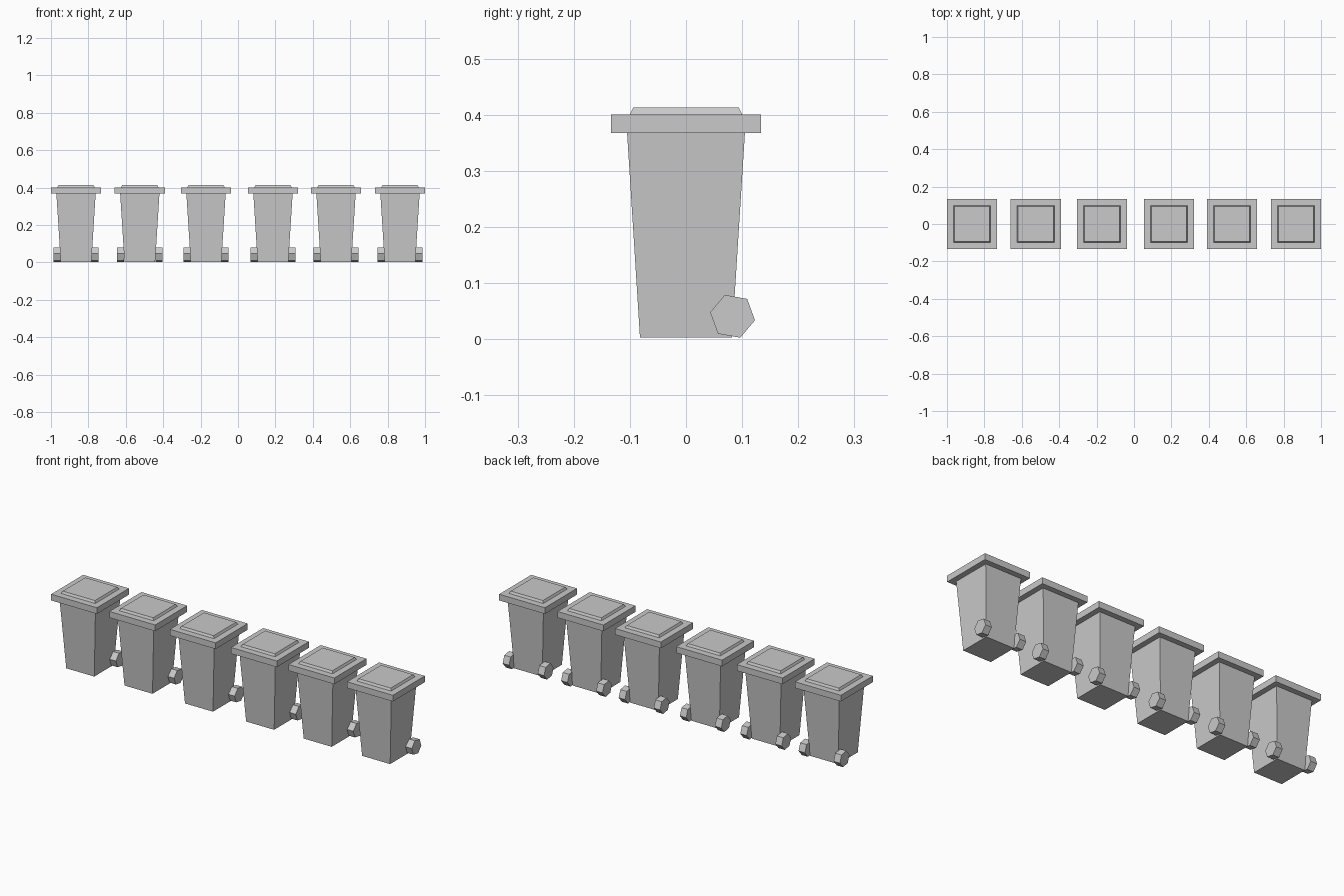
import bpy
import bmesh
import math
from mathutils import Matrix

cube = bpy.data.objects.get("Cube")
if cube:
    bpy.data.objects.remove(cube, do_unlink=True)

GREY = (0.588, 0.588, 0.588, 1.0)
plastic = bpy.data.materials.new("grey_plastic")
plastic.use_nodes = True
plastic.diffuse_color = GREY
plastic.node_tree.nodes["Principled BSDF"].inputs["Base Color"].default_value = GREY


def finish(name, bm, x):
    bmesh.ops.recalc_face_normals(bm, faces=bm.faces)
    mesh = bpy.data.meshes.new(name)
    bm.to_mesh(mesh)
    bm.free()
    mesh.materials.append(plastic)
    obj = bpy.data.objects.new(name, mesh)
    obj.location.x = x
    bpy.context.collection.objects.link(obj)


def square_loft(name, x, rings):
    """Closed solid through square rings given as (half width, height)."""
    bm = bmesh.new()
    loops = [[bm.verts.new((sx * h, sy * h, z))
              for sx, sy in ((-1, -1), (1, -1), (1, 1), (-1, 1))]
             for h, z in rings]
    for low, high in zip(loops, loops[1:]):
        for i in range(4):
            j = (i + 1) % 4
            bm.faces.new((low[i], low[j], high[j], high[i]))
    bm.faces.new(loops[0][::-1])
    bm.faces.new(loops[-1])
    finish(name, bm, x)


def wheel(name, x, side):
    """Six-sided wheel, axle along x, at the lower back corner."""
    bm = bmesh.new()
    place = (Matrix.Translation((side * 0.1025, 0.083, 0.041))
             @ Matrix.Rotation(math.radians(10), 4, "X")
             @ Matrix.Rotation(math.radians(90), 4, "Y")
             @ Matrix.Rotation(math.radians(90), 4, "Z"))
    # The first corner points backwards, tipped slightly down
    place = (Matrix.Translation(place.translation)
             @ Matrix.Rotation(math.radians(-10), 4, "X")
             @ Matrix(((0, 0, 1), (1, 0, 0), (0, 1, 0))).to_4x4())
    ring = [[bm.verts.new(place @ Matrix.Rotation(math.radians(60 * i), 4, "Z")
                          @ Matrix.Translation((0.0405, 0, d)).translation)
             for i in range(6)] for d in (-0.0185, 0.0185)]
    for i in range(6):
        j = (i + 1) % 6
        bm.faces.new((ring[0][i], ring[0][j], ring[1][j], ring[1][i]))
    bm.faces.new(ring[0][::-1])
    bm.faces.new(ring[1])
    finish(name, bm, x)


# Row of unevenly spaced wheeled bins
for n, x in enumerate((-0.866, -0.525, -0.171, 0.187, 0.524, 0.866), 1):
    # Tapered body
    square_loft(f"bin_{n}_body", x, ((0.082, 0.003), (0.105, 0.368)))
    # Overhanging lid with a raised centre panel
    square_loft(f"bin_{n}_lid", x, ((0.134, 0.368), (0.134, 0.401),
                                    (0.1, 0.401), (0.094, 0.413)))
    # Wheels on both sides
    for label, side in (("left", 1), ("right", -1)):
        wheel(f"bin_{n}_{label}_wheel", x, side)
